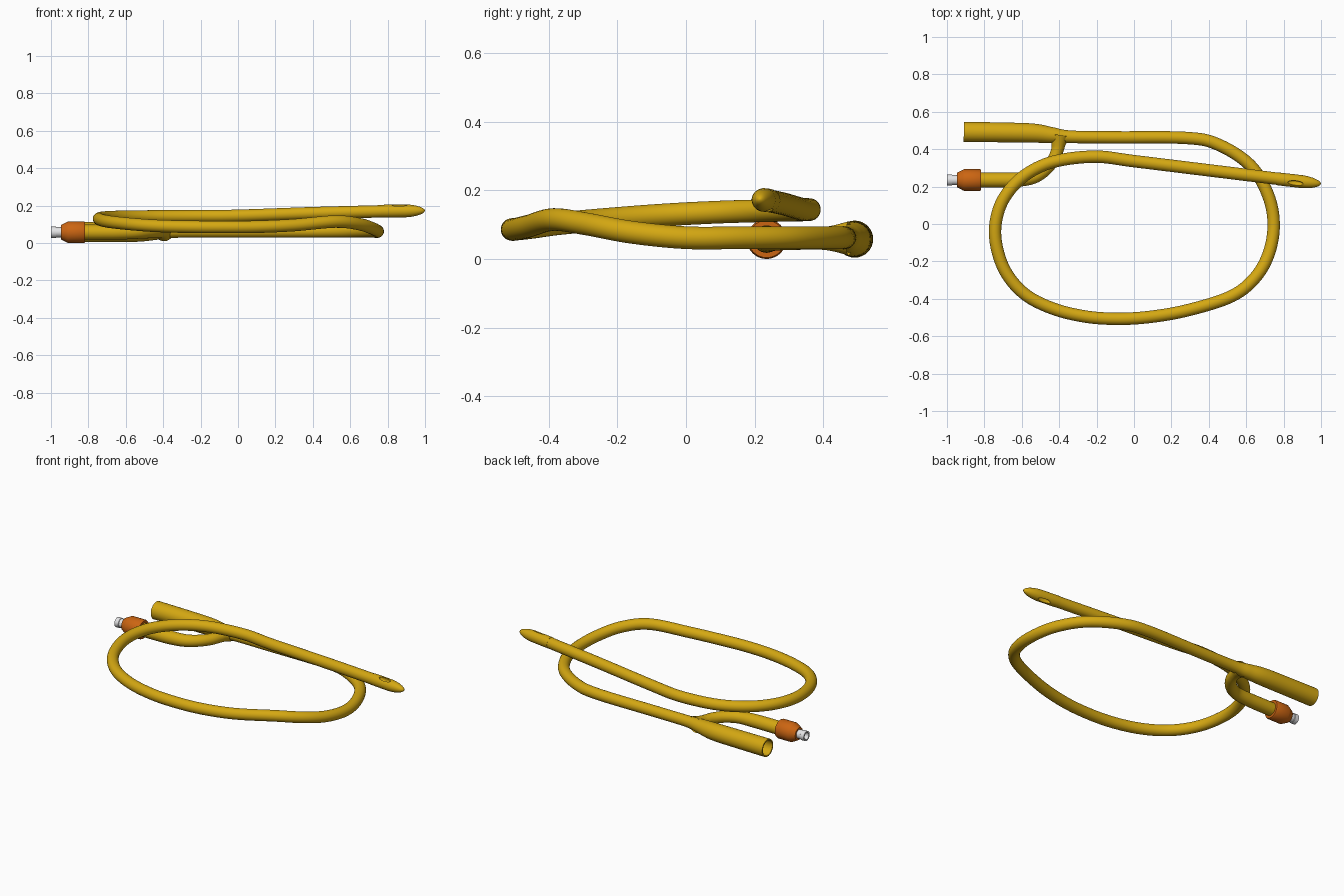
import bpy, bmesh, math
from mathutils import Vector, Matrix

if "Cube" in bpy.data.objects:
    bpy.data.objects.remove(bpy.data.objects["Cube"])


def material(name, rgb):
    m = bpy.data.materials.new(name)
    m.diffuse_color = (*rgb, 1)
    m.use_nodes = True
    m.node_tree.nodes["Principled BSDF"].inputs["Base Color"].default_value = m.diffuse_color
    return m


YELLOW = material("amber rubber", (0.66, 0.39, 0.006))
ORANGE = material("orange valve", (0.60, 0.13, 0.006))
WHITE = material("white plastic", (0.78, 0.78, 0.79))


def smooth_path(pts, steps):
    """Catmull-Rom through (x, y, z, radius) points."""
    p = [Vector(q) for q in pts]
    p = [2 * p[0] - p[1]] + p + [2 * p[-1] - p[-2]]
    out = []
    for i in range(1, len(p) - 2):
        a, b, c, d = p[i - 1:i + 3]
        for k in range(steps):
            t = k / steps
            out.append(0.5 * (2 * b + (c - a) * t + (2 * a - 5 * b + 4 * c - d) * t * t
                              + (3 * b - a - 3 * c + d) * t ** 3))
    return out + [p[-2]]


def sweep(name, path, mat, frame=None, sides=32, cap=False):
    """Skin rings of (x, y, z, radius); a fixed frame axis makes a lathe."""
    bm = bmesh.new()
    rings = []
    for i, q in enumerate(path):
        c = q.to_3d()
        t = frame or (path[min(i + 1, len(path) - 1)].to_3d() - path[max(i - 1, 0)].to_3d())
        t = t.normalized()
        u = t.cross(Vector((0, 0, 1))).normalized()
        v = u.cross(t)
        rings.append([bm.verts.new(c + q[3] * (u * math.cos(a) + v * math.sin(a)))
                      for a in (2 * math.pi * k / sides for k in range(sides))])
    for r, s in zip(rings, rings[1:]):
        for k in range(sides):
            j = (k + 1) % sides
            bm.faces.new((r[k], r[j], s[j], s[k]))
    if cap:
        bm.faces.new(rings[0])
        bm.faces.new(rings[-1])
    bmesh.ops.recalc_face_normals(bm, faces=bm.faces)
    me = bpy.data.meshes.new(name)
    bm.to_mesh(me)
    bm.free()
    me.materials.append(mat)
    ob = bpy.data.objects.new(name, me)
    bpy.context.collection.objects.link(ob)
    bpy.ops.object.select_all(action='DESELECT')
    ob.select_set(True)
    bpy.context.view_layer.objects.active = ob
    bpy.ops.object.shade_smooth_by_angle(angle=math.radians(35))
    return ob


def lathe(name, origin, axis, profile, mat, cap=False):
    o, a = Vector(origin), Vector(axis).normalized()
    return sweep(name, [Vector((*(o + a * d), r)) for d, r in profile], mat, a, cap=cap)


# Coiled main tube, from the drainage funnel round to the tip
R = 0.033
coil = [(-0.91, .492, .058, .054), (-.72, .490, .058, .053), (-.54, .486, .058, .051),
        (-.44, .475, .06, .043), (-.34, .466, .062, .034), (-.1, .463, .062, R),
        (.28, .46, .062, R), (.45, .425, .062, R), (.62, .315, .062, R),
        (.715, .16, .062, R), (.747, 0, .062, R), (.72, -.16, .078, R),
        (.645, -.29, .102, R), (.52, -.387, .115, R), (.3, -.458, .096, R),
        (.1, -.495, .087, R), (-.08, -.507, .086, R), (-.26, -.495, .087, R),
        (-.44, -.45, .092, R), (-.59, -.37, .103, R), (-.695, -.24, .115, R),
        (-.742, -.07, .128, R), (-.722, .08, .136, R), (-.65, .2, .14, R),
        (-.54, .288, .142, R), (-.4, .34, .143, R), (-.2, .36, .144, R),
        (0, .336, .146, R), (.4, .287, .16, R), (.775, .241, .17, R)]
sweep("main_tube", smooth_path(coil, 6), YELLOW)

# Hollow inside of the funnel
lathe("funnel_lumen", (-.91, .492, .058), (1, -.01, 0),
      [(0, .054), (0, .046), (.3, .043), (.42, .024), (.421, .0005)], YELLOW)

# Rounded tip with two drainage eyes
tip_start = Vector((.768, .2415, .1705))
axis = Vector((.23, -.0265, .003)).normalized()
tip = lathe("tip", tip_start, axis,
            [(0, .034), (.03, .0345), (.13, .0345), (.16, .032), (.185, .0275),
             (.205, .0215), (.22, .015), (.229, .008), (.233, .001)], YELLOW, cap=True)
up = Vector((0, -.35, .94))
up = (up - axis * up.dot(axis)).normalized()
for i, s in enumerate((1, -1)):
    bm = bmesh.new()
    bmesh.ops.create_uvsphere(bm, u_segments=24, v_segments=12, radius=1)
    rot = Matrix((axis, up.cross(axis), up)).transposed().to_4x4()
    place = Matrix.Translation(tip_start + axis * .098 + up * .034 * s)
    bm.transform(place @ rot @ Matrix.Diagonal((.042, .013, .022, 1)))
    me = bpy.data.meshes.new("eye_cutter")
    bm.to_mesh(me)
    bm.free()
    me.materials.append(YELLOW)
    cutter = bpy.data.objects.new("eye_cutter", me)
    bpy.context.collection.objects.link(cutter)
    cutter.hide_render = True
    cutter.hide_set(True)
    mod = tip.modifiers.new("eye", 'BOOLEAN')
    mod.operation = 'DIFFERENCE'
    mod.solver = 'EXACT'
    mod.object = cutter

# Side branch for the balloon valve
branch = [(-.395, .475, .06, .05), (-.403, .43, .06, .038), (-.41, .395, .06, .033),
          (-.43, .345, .06, .033), (-.475, .29, .06, .034), (-.54, .25, .059, .036),
          (-.63, .237, .058, .039), (-.72, .235, .058, .04), (-.84, .235, .058, .04)]
sweep("side_branch", smooth_path(branch, 6), YELLOW)

# Valve collar and its hollow white nozzle
valve = (-.817, .235, .058)
lathe("valve_collar", valve, (-1, 0, 0),
      [(0, .038), (0, .054), (.008, .058), (.09, .058), (.098, .055), (.13, .038),
       (.13, .02)], ORANGE)
lathe("valve_nozzle", valve, (-1, 0, 0),
      [(.12, .027), (.155, .027), (.157, .03), (.183, .03), (.183, .021),
       (.13, .019), (.129, .0005)], WHITE)
